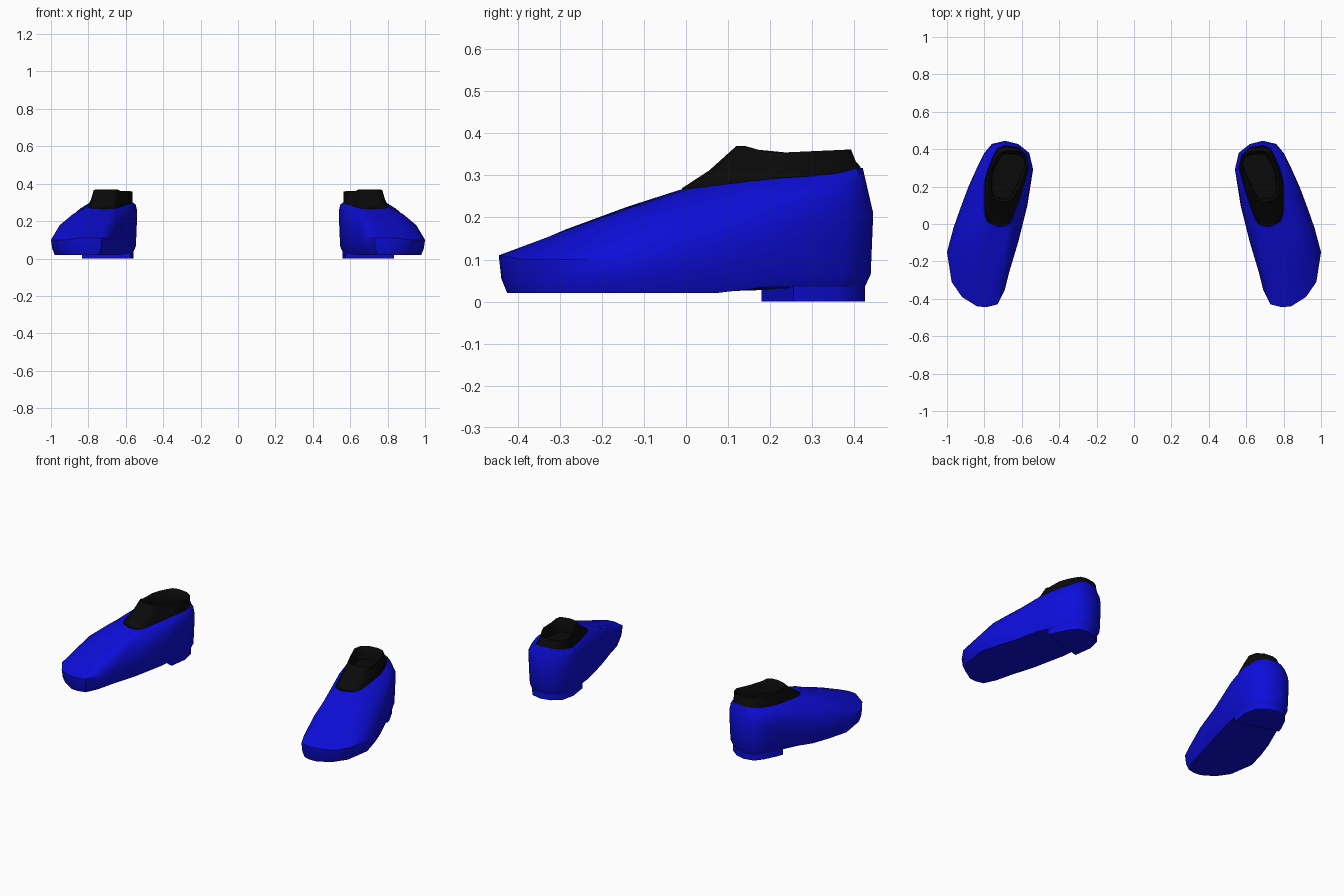
import bpy, bmesh, math
from mathutils import Vector

if "Cube" in bpy.data.objects:
    bpy.data.objects.remove(bpy.data.objects["Cube"])


def material(name, rgb):
    m = bpy.data.materials.new(name)
    m.diffuse_color = (*rgb, 1)
    m.use_nodes = True
    m.node_tree.nodes["Principled BSDF"].inputs["Base Color"].default_value = m.diffuse_color
    return m


BLUE = material("blue leather", (0.004, 0.004, 0.70))
BLACK = material("black sock", (0.003, 0.003, 0.003))

# Columns around the shoe: widest point x, y, z, then collar point x, y
COLUMNS = [
    (.73, -.43, .11, .68, -.01), (.79, -.445, .11, .70, -.015),
    (.84, -.44, .11, .725, -.015), (.92, -.39, .10, .755, -.005),
    (.975, -.31, .10, .785, .01), (1.0, -.15, .10, .80, .05),
    (.965, -.02, .11, .803, .10), (.93, .08, .13, .803, .16),
    (.885, .20, .16, .80, .23), (.84, .30, .19, .78, .30),
    (.80, .38, .21, .755, .36), (.76, .428, .21, .73, .405),
    (.69, .445, .21, .69, .42), (.62, .428, .21, .62, .41),
    (.56, .38, .21, .575, .37), (.54, .29, .21, .56, .30),
    (.57, .10, .18, .595, .17), (.62, -.10, .13, .63, .07),
    (.665, -.25, .11, .65, .02), (.69, -.35, .11, .66, .0)]


def curve(table, v):
    """Piecewise linear lookup."""
    if v <= table[0][0]:
        return table[0][1]
    for (a, p), (b, q) in zip(table, table[1:]):
        if v <= b:
            return p + (q - p) * (v - a) / (b - a)
    return table[-1][1]


def normals(ring):
    """Outward horizontal normals of a counterclockwise ring."""
    out = []
    for i in range(len(ring)):
        t = (ring[(i + 1) % len(ring)] - ring[i]).normalized() + (ring[i] - ring[i - 1]).normalized()
        out.append(Vector((t.y, -t.x, 0)).normalized())
    return out


def inset(ring, d, z):
    """Ring moved inwards by d, with height z(point)."""
    pts = [p - n * d for p, n in zip(ring, normals(ring))]
    return [Vector((p.x, p.y, z(p))) for p in pts]


def loft(name, rings, mat, angle):
    """Closed skin through the rings, mirrored to make the pair."""
    bm = bmesh.new()
    vs = [[bm.verts.new(p) for p in r] for r in rings]
    n = len(vs[0])
    for a, b in zip(vs, vs[1:]):
        for i in range(n):
            j = (i + 1) % n
            bm.faces.new((a[i], a[j], b[j], b[i]))
    bm.faces.new(vs[0][::-1])
    bm.faces.new(vs[-1])
    bmesh.ops.recalc_face_normals(bm, faces=bm.faces)
    me = bpy.data.meshes.new(name)
    bm.to_mesh(me)
    bm.free()
    me.materials.append(mat)
    ob = bpy.data.objects.new(name, me)
    bpy.context.collection.objects.link(ob)
    bpy.ops.object.select_all(action='DESELECT')
    ob.select_set(True)
    bpy.context.view_layer.objects.active = ob
    bpy.ops.object.shade_smooth_by_angle(angle=math.radians(angle))
    mirror = ob.modifiers.new("pair", 'MIRROR')
    mirror.use_mirror_merge = False
    return ob


def collar_z(y):
    return curve([(-.02, .265), (.1, .28), (.2, .292), (.35, .302), (.39, .315), (.42, .318)], y)


wide = [Vector(c[:3]) for c in COLUMNS]
collar = [Vector((c[3], c[4], collar_z(c[4]))) for c in COLUMNS]
sole = inset(wide, .02, lambda p: curve([(.07, .02), (.17, .035)], p.y))
low = inset(wide, .006, lambda p: curve([(0, .055), (.2, .065)], p.y))


def upper(t):
    """Ring between widest line and collar, rounded at the sides."""
    out = []
    for a, b, n in zip(wide, collar, normals(wide)):
        s = 4 * t * (1 - t) * n.x ** 2
        p = a.lerp(b, t) + n * s * (.025 if n.x > 0 else .008)
        out.append(p + Vector((0, 0, .02 * s)))
    return out


# Shoe body with a lip turned into the opening
lip = inset(collar, .012, lambda p: collar_z(p.y) - .03)
loft("shoe_upper", [sole, low, wide, upper(.35), upper(.7), collar, lip], BLUE, 45)

# Heel block with a slanted front
heel = [Vector((.835, .255, 0))] + sole[9:16] + [Vector((.575, .18, 0))]
loft("heel", [[Vector((p.x, p.y, z)) for p in heel] for z in (0, .06)], BLUE, 40)

# Sock: rises from the collar to an opening set back from the instep
base = inset(collar, .005, lambda p: collar_z(p.y) - .035)
edge = inset(collar, .005, lambda p: collar_z(p.y) + .003)
rim = []
for p in edge:
    y = .12 + (p.y + .01) * .64
    z = curve([(.115, .37), (.14, .37), (.2, .353), (.4, .362)], y)
    rim.append(Vector((.565 + (p.x - .565) * .9, y, z)))
middle = [a.lerp(b, .5) - Vector((0, 0, .008)) for a, b in zip(edge, rim)]
inside = inset(rim, .012, lambda p: curve([(.115, .36), (.2, .345), (.4, .352)], p.y))
floor = inset(rim, .016, lambda p: .285)
loft("sock", [base, edge, middle, rim, inside, floor], BLACK, 50)
